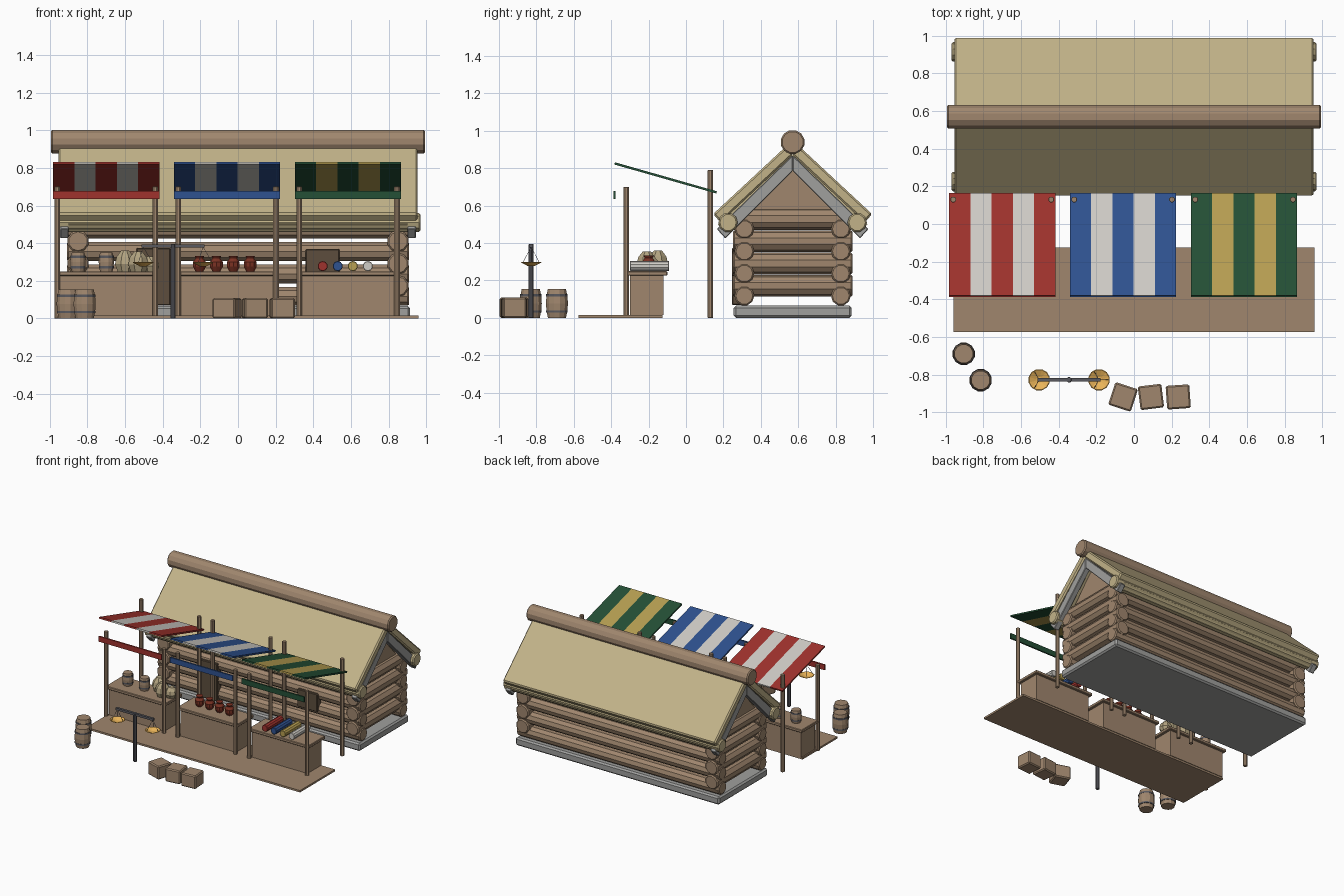
import bpy, bmesh, math
from mathutils import Vector, Matrix

if "Cube" in bpy.data.objects:
    bpy.data.objects.remove(bpy.data.objects["Cube"])

COLORS = {
    'wood': (.35, .24, .155), 'dark_wood': (.11, .076, .048), 'thatch': (.54, .45, .25),
    'red': (.35, .032, .026), 'white': (.63, .61, .57), 'blue': (.028, .084, .28),
    'green': (.018, .08, .037), 'yellow': (.48, .35, .085), 'stone': (.35, .35, .34),
    'metal': (.10, .10, .115), 'brass': (.83, .46, .10), 'clay': (.2, .032, .017),
    'sack': (.45, .37, .22)}
MATS = {}
for key, c in COLORS.items():
    MATS[key] = bpy.data.materials.new(key)
    MATS[key].diffuse_color = (*c, 1)


def finish(name, bm, mat, bevel=0):
    bmesh.ops.recalc_face_normals(bm, faces=bm.faces)
    me = bpy.data.meshes.new(name)
    bm.to_mesh(me)
    bm.free()
    me.materials.append(MATS[mat])
    ob = bpy.data.objects.new(name, me)
    bpy.context.collection.objects.link(ob)
    if bevel:
        m = ob.modifiers.new('bevel', 'BEVEL')
        m.width, m.segments = bevel, 1
    return ob


def box(name, lo, hi, mat, bevel=0, rot=0):
    bm = bmesh.new()
    lo, hi = Vector(lo), Vector(hi)
    M = Matrix.Translation((lo + hi) / 2) @ Matrix.Rotation(rot, 4, 'Z') @ Matrix.Diagonal((*(hi - lo), 1))
    bmesh.ops.create_cube(bm, size=1, matrix=M)
    return finish(name, bm, mat, bevel)


def lathe(name, origin, profile, mat, sides=10, axis=(0, 0, 1)):
    """Closed solid of revolution from (radius, height) pairs along an axis."""
    bm = bmesh.new()
    M = Matrix.Translation(origin) @ Vector((0, 0, 1)).rotation_difference(Vector(axis)).to_matrix().to_4x4()
    rings = []
    for r, h in profile:
        rings.append([bm.verts.new(M @ Vector((r * math.cos(a), r * math.sin(a), h)))
                      for a in [2 * math.pi * (i + .5) / sides for i in range(sides)]])
    for a, b in zip(rings, rings[1:]):
        for i in range(sides):
            j = (i + 1) % sides
            bm.faces.new((a[i], a[j], b[j], b[i]))
    bm.faces.new(rings[0][::-1])
    bm.faces.new(rings[-1])
    return finish(name, bm, mat)


def log(name, start, end, r, mat='wood', sides=10, chamfer=.008):
    d = Vector(end) - Vector(start)
    L = d.length
    return lathe(name, start, [(r - chamfer, 0), (r, chamfer), (r, L - chamfer), (r - chamfer, L)],
                 mat, sides, d.normalized())


def prism(name, pts, x0, x1, mat, bevel=0):
    """Extrude a (y, z) outline along x."""
    bm = bmesh.new()
    f = bm.faces.new([bm.verts.new((x0, y, z)) for y, z in pts])
    ext = bmesh.ops.extrude_face_region(bm, geom=[f])
    bmesh.ops.translate(bm, vec=(x1 - x0, 0, 0),
                        verts=[v for v in ext['geom'] if isinstance(v, bmesh.types.BMVert)])
    return finish(name, bm, mat, bevel)


def barrel(name, x, y, z, r, h):
    lathe(name, (x, y, z), [(r * .82, 0), (r * .95, h * .25), (r, h * .5), (r * .95, h * .75), (r * .82, h)],
          'wood', 12)
    for i, t in enumerate((.22, .78)):
        lathe(f'{name}_hoop_{i}', (x, y, z + h * t - .006), [(r * .98, 0), (r * .98, .012)], 'metal', 12)


# Cabin: stone base and log walls
YC = .57
box('stone_base', (-.915, .255, 0), (.915, .885, .065), 'stone', .012)
for s, side in ((-1, 'front'), (1, 'back')):
    for i in range(4):
        z = .118 + .119 * i
        log(f'{side}_wall_log_{i}', (-.91, YC + s * .258, z), (.91, YC + s * .258, z), .053)
for s, side in ((-1, 'left'), (1, 'right')):
    for i in range(4):
        z = .172 + .119 * i
        log(f'{side}_wall_log_{i}', (s * .85, .25, z), (s * .85, .89, z), .058)
    prism(f'{side}_gable', [(.30, .52), (.84, .52), (YC, .82)], s * .82, s * .87, 'wood')

# Door and window on the front wall
box('door', (-.54, .245, .07), (-.36, .30, .375), 'dark_wood', .005)
box('window_shutter', (.36, .245, .225), (.54, .30, .37), 'dark_wood', .005)

# Roof: slabs, underlayer, bargeboards, eave logs and ridge log
for s, side in ((-1, 'front'), (1, 'back')):
    def Y(pts):
        return [(YC + s * a, b) for a, b in pts]
    prism(f'{side}_roof', Y([(0, .95), (.425, .555), (.385, .51), (0, .87)]), -.955, .955, 'thatch', .01)
    prism(f'{side}_roof_underlayer', Y([(0, .875), (.40, .50), (.37, .465), (0, .81)]), -.90, .90, 'thatch')
    for e in (-1, 1):
        prism(f'{side}_bargeboard_{e}', Y([(0, .87), (.405, .475), (.36, .425), (0, .785)]),
              e * .90, e * .945, 'stone', .004)
    log(f'{side}_eave_log', (-.97, YC + s * .345, .51), (.97, YC + s * .345, .51), .052, 'thatch')
log('ridge_log', (-.995, YC, .94), (.995, YC, .94), .065, 'wood', 12)

# Market stalls: platform, counters, posts, striped awnings
box('platform', (-.96, -.575, 0), (.96, -.125, .015), 'wood')
for n, (cx, c1, c2) in enumerate(((-.70, 'red', 'white'), (-.058, 'blue', 'white'), (.585, 'green', 'yellow'))):
    box(f'counter_{n}', (cx - .25, -.30, .015), (cx + .25, -.12, .226), 'wood')
    box(f'counter_top_{n}', (cx - .27, -.315, .226), (cx + .27, -.10, .25), 'wood', .004)
    for s in (-1, 1):
        log(f'front_post_{n}_{s}', (cx + s * .26, -.32, 0), (cx + s * .26, -.32, .70), .016, sides=8, chamfer=.002)
        log(f'back_post_{n}_{s}', (cx + s * .26, .13, 0), (cx + s * .26, .13, .79), .016, sides=8, chamfer=.002)
    for i in range(5):
        x = cx - .282 + .1128 * i
        prism(f'awning_{n}_stripe_{i}', [(-.38, .832), (.165, .677), (.162, .665), (-.383, .82)],
              x, x + .1128, (c1, c2)[i % 2])
    box(f'awning_valance_{n}', (cx - .282, -.388, .635), (cx + .282, -.376, .678), c1)

# Goods: small barrels and sacks, pots, cloth rolls
for i, x in enumerate((-.85, -.70)):
    barrel(f'counter_barrel_{i}', x, -.20, .25, .042, .10)
for i, (x, y, r, h) in enumerate(((-.60, -.15, .058, .11), (-.53, -.21, .058, .105), (-.465, -.19, .05, .08))):
    lathe(f'sack_{i}', (x, y, .25), [(r * .75, 0), (r, h * .35), (r * .85, h * .7), (r * .4, h)], 'sack', 8)
for i in range(4):
    lathe(f'clay_pot_{i}', (-.205 + .09 * i, -.20, .25),
          [(.022, 0), (.036, .025), (.036, .05), (.021, .07), (.027, .083)], 'clay', 10)
for i, c in enumerate(('red', 'blue', 'yellow', 'white')):
    x = .45 + .08 * i
    log(f'cloth_roll_{i}', (x, -.30, .278), (x, -.09, .278), .027, c, chamfer=.003)

# Weighing scale
SX, SY = -.345, -.828
log('scale_pole', (SX, SY, 0), (SX, SY, .395), .015, 'metal', 8, .003)
box('scale_beam', (SX - .168, SY - .01, .376), (SX + .168, SY + .01, .394), 'metal')
for s in (-1, 1):
    x = SX + s * .159
    lathe(f'scale_pan_{s}', (x, SY, .277), [(.018, 0), (.058, .02), (.054, .022), (.016, .005)], 'brass', 12)
    for i in range(3):
        a = 2 * math.pi * i / 3
        log(f'scale_cord_{s}_{i}', (x + .05 * math.cos(a), SY + .05 * math.sin(a), .297),
            (x, SY, .38), .0015, 'metal', 4, .0005)

# Ground barrels and crates
barrel('ground_barrel_0', -.905, -.69, 0, .061, .155)
barrel('ground_barrel_1', -.815, -.83, 0, .061, .155)
for i, (x, rot) in enumerate(((-.058, -18), (.09, 7), (.235, 4))):
    box(f'crate_{i}', (x - .063, -.982, 0), (x + .063, -.856, .108), 'wood', .008, math.radians(rot))

for m in bpy.data.materials:
    if m.users and not m.is_grease_pencil:
        m.use_nodes = True
        m.node_tree.nodes["Principled BSDF"].inputs["Base Color"].default_value = m.diffuse_color
